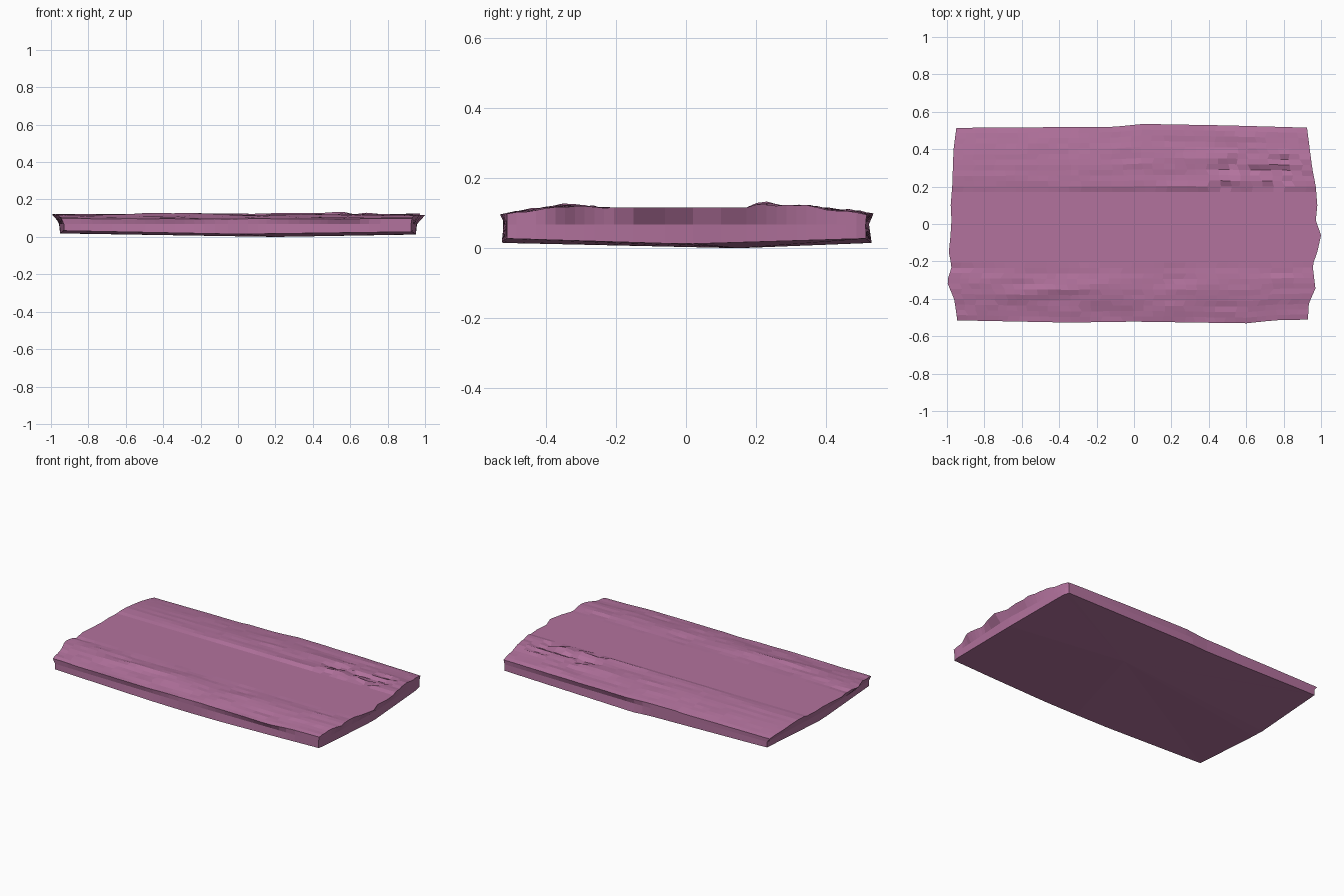
import bpy, bmesh, random
from mathutils import Vector, noise

if "Cube" in bpy.data.objects:
    bpy.data.objects.remove(bpy.data.objects["Cube"])

random.seed(4)


def curve(pts, t):
    """Piecewise linear lookup."""
    if t <= pts[0][0]:
        return pts[0][1]
    for (a, p), (b, q) in zip(pts, pts[1:]):
        if t <= b:
            return p + (q - p) * (t - a) / (b - a)
    return pts[-1][1]


# Jagged plan outline
LEFT = [(-.52, -.945), (-.41, -.96), (-.31, -1), (-.23, -.975), (-.15, -.99),
        (0, -.975), (.1, -.98), (.2, -.972), (.4, -.965), (.52, -.95)]
RIGHT = [(-.52, .93), (-.43, .935), (-.35, .97), (-.22, .955), (-.15, .98), (-.06, 1),
         (.02, .972), (.1, .98), (.2, .972), (.3, .953), (.52, .925)]
FRONT = [(-.95, -.515), (-.35, -.527), (0, -.522), (.6, -.531), (.75, -.515), (.93, -.511)]
BACK = [(-.95, .514), (-.1, .52), (.05, .535), (.5, .527), (.93, .515)]
# Mean height across the slab: bank, flat road, bank
SECTION = [(-.52, .097), (-.46, .105), (-.4, .114), (-.35, .12), (-.28, .12), (-.23, .115),
           (-.205, .116), (.17, .116), (.2, .124), (.25, .125), (.32, .122), (.4, .114),
           (.47, .106), (.52, .097)]
ROAD_F, ROAD_B = -.206, .172


def height(x, y):
    z = curve(SECTION, y)
    if ROAD_F <= y <= ROAD_B:
        return .116
    # ledges stretched along the slab
    n = noise.noise(Vector((x * 2.6, y * 13, 3.1))) + .5 * noise.noise(Vector((x * 7, y * 30, 8)))
    n = .55 * n + .45 * round(n * 2.5) / 2.5
    amp = .009 if y < 0 else curve([(-.9, .004), (0, .006), (.6, .011)], x)
    fade = min(1, (.56 - abs(y)) / .1)
    # broken steps on the back right bank
    if .18 < y < .36 and .45 < x < .85 and random.random() < .3:
        z -= .012
    if y > 0 and x < -.3:
        z -= .004
    return min(.138, z + amp * n * fade)


NX = 34
rows = ([-.52 + i * (.52 + ROAD_F) / 11 for i in range(11)] + [ROAD_F]
        + [-.15, -.06, .02, .1] + [ROAD_B + i * (.52 - ROAD_B) / 12 for i in range(13)])
NY = len(rows) - 1

# Top surface
bm = bmesh.new()
grid = []
for j, yn in enumerate(rows):
    line = []
    for i in range(NX + 1):
        y = yn
        x0, x1 = curve(LEFT, y), curve(RIGHT, y)
        x = x0 + (x1 - x0) * i / NX
        if 0 < i < NX and not ROAD_F <= yn <= ROAD_B:
            x += random.uniform(-.01, .01)
        if yn < ROAD_F:
            y = ROAD_F + (yn - ROAD_F) * (curve(FRONT, x) - ROAD_F) / (-.52 - ROAD_F)
        elif yn > ROAD_B:
            y = ROAD_B + (yn - ROAD_B) * (curve(BACK, x) - ROAD_B) / (.52 - ROAD_B)
        line.append(bm.verts.new((x, y, height(x, yn))))
    grid.append(line)
for j in range(NY):
    for i in range(NX):
        bm.faces.new((grid[j][i], grid[j][i + 1], grid[j + 1][i + 1], grid[j + 1][i]))

# Side walls: pinched middle ring, then the bottom ring
edge = (grid[0][:-1] + [r[-1] for r in grid[:-1]] + grid[-1][:0:-1] + [r[0] for r in grid[:0:-1]])


def lower_ring(ends, sides, z_of):
    ring = []
    for v in edge:
        fx, fy = v.co.x / .98, v.co.y / .53
        fx, fy = max(-1, min(1, fx)), max(-1, min(1, fy))
        x = max(-ends[0], min(ends[0], v.co.x)) if abs(fy) < .96 else v.co.x * .995
        lim = .93 + (ends[0] - .93) * (1 - abs(fy))
        x = max(-lim, min(lim, x))
        lim = .512 + (sides - .512) * (1 - abs(fx))
        y = max(-lim, min(lim, v.co.y))
        ring.append(bm.verts.new((x, y, z_of(fx, fy))))
    return ring


mid = lower_ring((.958,), .522, lambda fx, fy: .068)
low = lower_ring((.952,), .53, lambda fx, fy: .031 - .016 * (1 - min(abs(fx), abs(fy))) - .003 * fx)
n = len(edge)
for a, b in ((edge, mid), (mid, low)):
    for k in range(n):
        m = (k + 1) % n
        bm.faces.new((a[k], b[k], b[m], a[m]))

# Shallow keel underneath
keel = bm.verts.new((.2, .15, 0))
for k in range(n):
    bm.faces.new((low[k], keel, low[(k + 1) % n]))
bmesh.ops.recalc_face_normals(bm, faces=bm.faces)

mesh = bpy.data.meshes.new("rock_slab_with_road")
bm.to_mesh(mesh)
bm.free()
slab = bpy.data.objects.new("rock_slab_with_road", mesh)
bpy.context.collection.objects.link(slab)
mat = bpy.data.materials.new("mauve_rock")
mat.diffuse_color = (.45, .17, .34, 1)
mat.use_nodes = True
mat.node_tree.nodes["Principled BSDF"].inputs["Base Color"].default_value = mat.diffuse_color
mesh.materials.append(mat)
